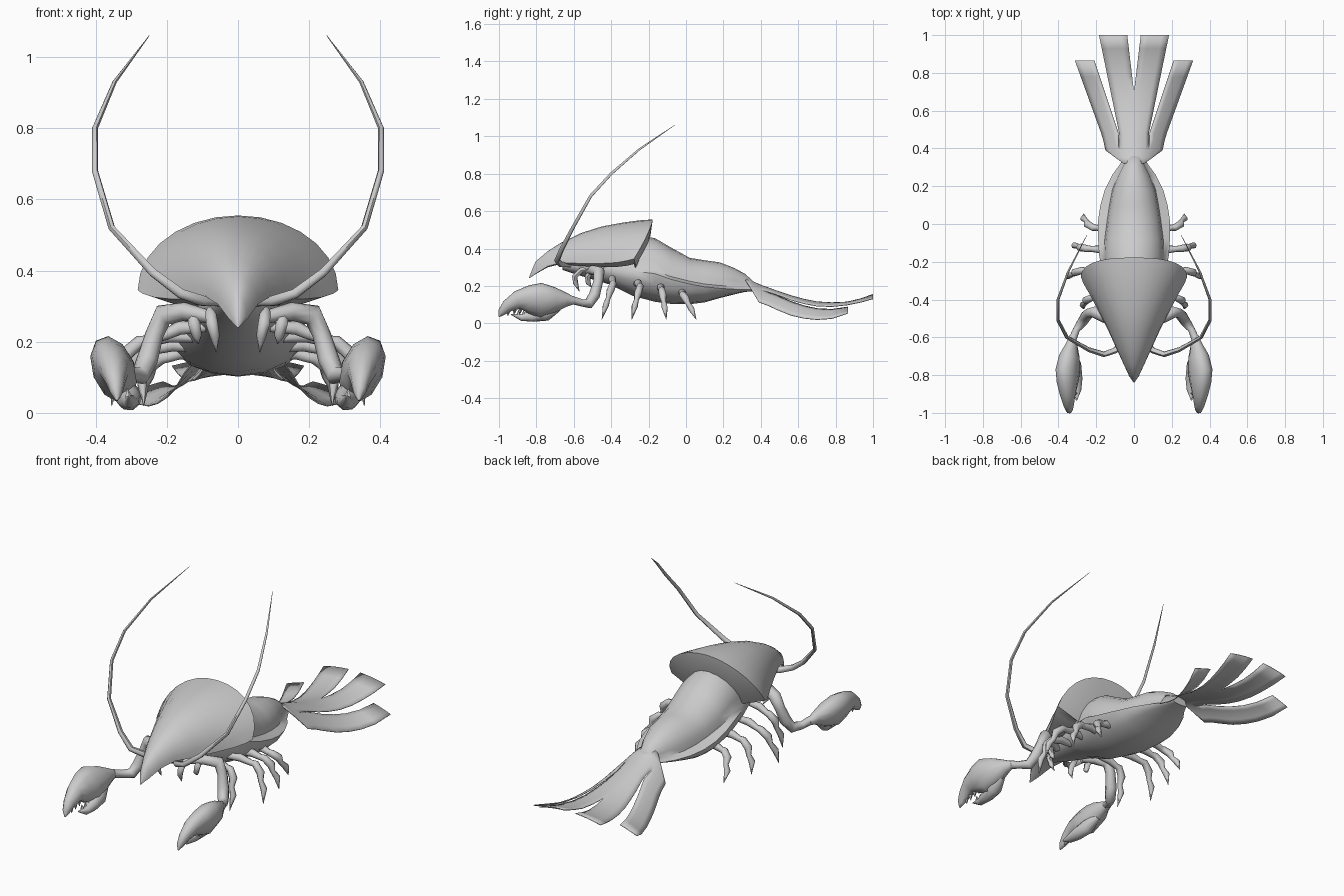
import bpy, bmesh, math
from mathutils import Vector

if "Cube" in bpy.data.objects:
    bpy.data.objects.remove(bpy.data.objects["Cube"])

grey = bpy.data.materials.new("shell_grey")
grey.diffuse_color = (0.6, 0.6, 0.6, 1)
grey.use_nodes = True
grey.node_tree.nodes["Principled BSDF"].inputs["Base Color"].default_value = grey.diffuse_color


def finish(name, bm, mirror=False, thickness=0.0, angle=60):
    bmesh.ops.recalc_face_normals(bm, faces=bm.faces)
    me = bpy.data.meshes.new(name)
    bm.to_mesh(me)
    bm.free()
    me.materials.append(grey)
    ob = bpy.data.objects.new(name, me)
    bpy.context.collection.objects.link(ob)
    if mirror:
        mod = ob.modifiers.new("mirror", 'MIRROR')
        mod.use_clip = True
        mod.merge_threshold = 0.0005
    if thickness:
        mod = ob.modifiers.new("thickness", 'SOLIDIFY')
        mod.thickness = thickness
        mod.offset = 0
    bpy.ops.object.select_all(action='DESELECT')
    ob.select_set(True)
    bpy.context.view_layer.objects.active = ob
    bpy.ops.object.shade_smooth_by_angle(angle=math.radians(angle))
    return ob


def add_loft(bm, rings):
    """Skin closed rings of equal length and cap both ends."""
    vs = [[bm.verts.new(p) for p in r] for r in rings]
    n = len(vs[0])
    for a, b in zip(vs, vs[1:]):
        for i in range(n):
            bm.faces.new((a[i], a[(i + 1) % n], b[(i + 1) % n], b[i]))
    bm.faces.new(vs[0])
    bm.faces.new(vs[-1])


def add_tube(bm, pts, radii, sides=7, roll=0.0, up=(0, 0, 1)):
    """Tapered tube; a radius may be a number or a (side, up) pair."""
    pts = [Vector(p) for p in pts]
    u = Vector(up)
    rings = []
    for i, p in enumerate(pts):
        t = (pts[min(i + 1, len(pts) - 1)] - pts[max(i - 1, 0)]).normalized()
        s = t.cross(u).normalized()
        u = s.cross(t).normalized()
        rs, ru = radii[i] if isinstance(radii[i], tuple) else (radii[i],) * 2
        c, d = math.cos(roll), math.sin(roll)
        s2, u2 = s * c + u * d, u * c - s * d
        rings.append([p + s2 * rs * math.cos(a) + u2 * ru * math.sin(a)
                      for a in (2 * math.pi * k / sides for k in range(sides))])
    add_loft(bm, rings)


# Carapace: arched sections (y, half width, top, lower edge, rear slant)
bm = bmesh.new()
rings = []
for y, w, zt, zb, sl in [(-.84, .002, .244, .24, 0), (-.805, .026, .33, .265, 0),
                         (-.74, .056, .385, .305, 0), (-.67, .088, .43, .325, 0),
                         (-.56, .138, .483, .32, 0), (-.45, .188, .518, .32, .01),
                         (-.33, .236, .54, .325, .04), (-.235, .268, .552, .335, .08),
                         (-.178, .282, .555, .345, .10), (-.19, .19, .47, .31, .08)]:
    ring = []
    for k in range(15):
        a = math.pi * (k / 14 - .5)
        h = math.cos(a)
        ring.append((w * math.sin(a), y - sl * (1 - h) ** 1.3, zb + (zt - zb) * h))
    ring += [(w * .7, y - sl, zb - .1 * w), (-w * .7, y - sl, zb - .1 * w)]
    rings.append(ring)
add_loft(bm, rings)
finish("carapace", bm, angle=50)

# Body: (y, top half width, ledge half width, top, ledge height, belly)
bm = bmesh.new()
rings = []
for y, w, wo, zt, zs, zb in [(-.66, .04, .045, .36, .32, .285), (-.55, .08, .085, .40, .31, .25),
                             (-.4, .12, .125, .45, .29, .205), (-.28, .15, .16, .475, .28, .145),
                             (-.165, .16, .185, .455, .265, .115), (-.08, .155, .19, .405, .235, .104),
                             (.02, .142, .19, .35, .21, .102), (.1, .13, .178, .337, .195, .112),
                             (.18, .115, .155, .326, .187, .135), (.26, .085, .115, .295, .182, .155),
                             (.315, .055, .075, .265, .18, .168), (.37, .04, .045, .215, .18, .172)]:
    ring = [(-w * math.cos(a), y, zs + .015 + (zt - zs - .015) * math.sin(a))
            for a in (math.pi * k / 10 for k in range(11))]
    ring += [(wo * math.cos(a), y, zs - (zs - zb) * math.sin(a))
             for a in (math.pi * k / 8 for k in range(9))]
    rings.append(ring)
add_loft(bm, rings)
finish("body", bm, angle=50)


def lerp(table, y):
    for (y0, a), (y1, b) in zip(table, table[1:]):
        if y <= y1:
            return a + (b - a) * max(0, (y - y0) / (y1 - y0))
    return table[-1][1]


# Tail fan: arched sheet, split into a centre lobe and an outer lobe per side
HEIGHT = [(.31, .25), (.37, .215), (.5, .168), (.6, .135), (.7, .115), (.82, .108), (.9, .12), (1, .155)]
ARCH = [(.31, 6), (.4, 4), (.5, 3.2), (.6, 2.2), (.7, 1.5), (.87, .6), (1, .7)]


def add_lobe(bm, inner, outer, ys, cols=4):
    rows = []
    for y in ys:
        a, b = lerp(inner, y), lerp(outer, y)
        xs = [a + (b - a) * k / cols for k in range(cols + 1)]
        rows.append([bm.verts.new((x, y, lerp(HEIGHT, y) - lerp(ARCH, y) * x * x)) for x in xs])
    for r, s in zip(rows, rows[1:]):
        for k in range(cols):
            bm.faces.new((r[k], r[k + 1], s[k + 1], s[k]))


bm = bmesh.new()
add_lobe(bm, [(.32, 0), (.7, 0), (1, .036)], [(.32, .05), (.39, .08), (.48, .078), (1, .185)],
         [.32, .35, .39, .44, .48, .56, .63, .7, .78, .86, .93, 1])
add_lobe(bm, [(.32, .05), (.39, .08), (.48, .082), (.865, .21)],
         [(.32, .055), (.39, .15), (.46, .165), (.865, .312)],
         [.32, .35, .39, .44, .48, .56, .63, .7, .78, .865])
bmesh.ops.remove_doubles(bm, verts=bm.verts, dist=.0008)
finish("tail_fan", bm, mirror=True, thickness=.004)

# Antennae
bm = bmesh.new()
add_tube(bm, [(.055, -.62, .31), (.10, -.67, .315), (.16, -.69, .335), (.24, -.665, .395),
              (.355, -.60, .52), (.402, -.51, .68), (.402, -.4, .80), (.347, -.25, .93), (.25, -.06, 1.06)],
         [.012, .016, .015, .013, .010, .009, .008, .006, .001], sides=6)
finish("antennae", bm, mirror=True)

# Claw arms
bm = bmesh.new()
add_tube(bm, [(.08, -.52, .27), (.15, -.50, .285), (.21, -.465, .275), (.235, -.47, .22), (.255, -.49, .15),
              (.275, -.52, .105), (.305, -.56, .11), (.325, -.61, .125)],
         [.018, .026, .032, .026, .030, .028, .02, .022], sides=8)
finish("claw_arms", bm, mirror=True)

# Claws: palm with the upper finger, then the lower finger
bm = bmesh.new()
ROLL = math.radians(-20)
add_tube(bm, [(.325, -.59, .12), (.33, -.635, .125), (.342, -.70, .125), (.35, -.775, .122), (.352, -.84, .128),
              (.35, -.90, .125), (.345, -.955, .092), (.342, -.985, .06), (.34, -1.0, .035)],
         [.016, (.03, .036), (.053, .07), (.06, .098), (.054, .078), (.042, .05), (.028, .034),
          (.018, .022), .003], sides=10, roll=-ROLL)
finish("claws", bm, mirror=True)
bm = bmesh.new()
add_tube(bm, [(.325, -.68, .085), (.315, -.75, .055), (.305, -.82, .038), (.30, -.88, .032), (.305, -.935, .048)],
         [(.02, .02), (.038, .045), (.034, .032), (.022, .02), .003], sides=8, roll=-ROLL)
finish("claw_thumbs", bm, mirror=True)

# Claw teeth along the gap between the fingers
bm = bmesh.new()
for k in range(4):
    y = -.85 - .033 * k
    add_tube(bm, [(.338, y, .085 - .006 * k), (.332, y - .004, .058 - .006 * k)], [.012, .001], sides=5, up=(0, 1, 0))
for k in range(3):
    y = -.84 - .028 * k
    add_tube(bm, [(.308, y, .045), (.312, y, .07)], [.011, .001], sides=5, up=(0, 1, 0))
finish("claw_teeth", bm, mirror=True)

# Walking legs: hip, knee and foot positions
LEGS = [((.09, -.40, .24), (.225, -.39, .215), (.265, -.45, .02)),
        ((.10, -.27, .21), (.275, -.245, .20), (.355, -.29, .02)),
        ((.10, -.14, .18), (.25, -.13, .18), (.32, -.105, .02)),
        ((.10, -.02, .16), (.215, -.02, .155), (.265, .055, .02))]
for i, (hip, knee, foot) in enumerate(LEGS):
    h, k, f = Vector(hip), Vector(knee), Vector(foot)
    out = Vector((.02, 0, .01))
    bm = bmesh.new()
    add_tube(bm, [h, h.lerp(k, .55) + Vector((0, 0, .012)), h.lerp(k, .85), k, k.lerp(f, .25) + out,
                  k.lerp(f, .45) + out * .6, k.lerp(f, .65) + out, f],
             [.014, .021, .016, .019, .021, .013, .017, .001], sides=7, up=(0, 1, 0))
    finish("walking_legs_%d" % (i + 1), bm, mirror=True)

# Mouth feelers curled under the head
bm = bmesh.new()
for x, y, s in [(.065, -.55, 1.0), (.115, -.49, .8)]:
    add_tube(bm, [(x, y + .05, .29), (x + .012, y - .01, .285), (x + .008, y - .045 * s, .25),
                  (x, y - .04 * s, .215), (x - .004, y - .02 * s, .29 - .12 * s)],
             [.012, .015, .017, .014, .001], sides=6)
finish("mouth_feelers", bm, mirror=True)
